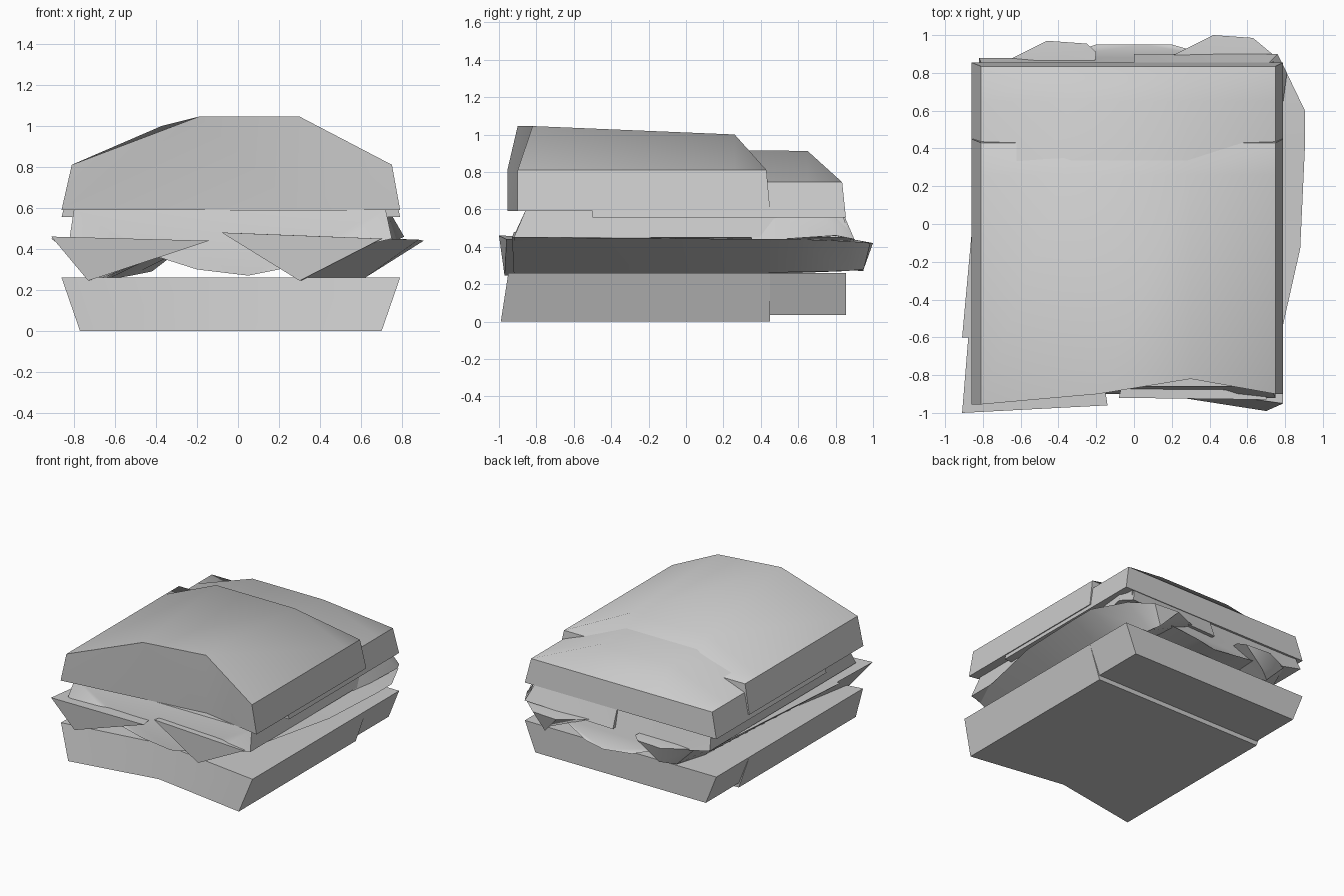
import bpy, bmesh, math


def loft(name, sections, angle=35):
    """Closed skin through matching rings of points, capped at both ends."""
    bm = bmesh.new()
    rings = [[bm.verts.new(p) for p in s] for s in sections]
    n = len(rings[0])
    for a, b in zip(rings, rings[1:]):
        for i in range(n):
            j = (i + 1) % n
            bm.faces.new((a[i], a[j], b[j], b[i]))
    caps = [bm.faces.new(rings[0]), bm.faces.new(rings[-1])]
    bmesh.ops.triangulate(bm, faces=caps)
    bmesh.ops.recalc_face_normals(bm, faces=bm.faces)
    me = bpy.data.meshes.new(name)
    bm.to_mesh(me)
    bm.free()
    ob = bpy.data.objects.new(name, me)
    bpy.context.collection.objects.link(ob)
    bpy.ops.object.select_all(action='DESELECT')
    ob.select_set(True)
    bpy.context.view_layer.objects.active = ob
    bpy.ops.object.shade_smooth_by_angle(angle=math.radians(angle))
    return ob


def at(y, profile):
    """Place an x-z profile at depth y."""
    return [(x, y, z) for x, z in profile]


# bottom bun: front slab with a notched front edge, and a raised rear slab
def slab(z0, y_top, y_bot, kink, y_back, name):
    def ring(z, x0, x1, yf):
        return [(x0, yf, z), (-0.07, yf + kink, z), (x1, yf, z),
                (x1, y_back, z), (x0, y_back, z)]
    return loft(name, [ring(z0, -0.77, 0.70, y_bot), ring(0.26, -0.86, 0.79, y_top)], 20)


slab(0.0, -0.95, -0.99, 0.12, 0.45, "bottom_bun_front")
slab(0.035, -0.50, -0.50, 0.0, 0.855, "bottom_bun_rear")

# top bun, front dome
low_l, low_r, low_m = (-0.86, 0.59), (0.79, 0.59), (0.30, 0.59)
back_rim = [(-0.86, 0.45, 0.59), (-0.81, 0.43, 0.81), (-0.37, 0.43, 0.81),
            (0.30, 0.43, 0.81), (0.75, 0.43, 0.81), (0.79, 0.45, 0.59), (0.30, 0.45, 0.59)]
loft("top_bun_front", [
    [(-0.86, -0.955, 0.59), (-0.81, -0.955, 0.81), (-0.19, -0.90, 1.045),
     (0.30, -0.82, 1.045), (0.75, -0.90, 0.81), (0.79, -0.90, 0.59), (0.30, -0.81, 0.59)],
    at(0.26, [low_l, (-0.81, 0.81), (-0.37, 1.0), (0.30, 1.0), (0.75, 0.81), low_r, low_m]),
    back_rim])

# top bun, lower rear dome tucked inside the front one
dome = [(-0.86, 0.555), (-0.81, 0.745), (-0.33, 0.925), (0.28, 0.925), (0.75, 0.745), (0.79, 0.555)]
loft("top_bun_rear", [
    at(-0.50, dome),
    at(0.65, [(x, min(z, 0.912)) for x, z in dome]),
    [(x, 0.855 if z < 0.6 else 0.835, min(z, 0.745)) for x, z in dome]])


# filling: flat top, sagging underside that drapes at the front and rear
def filling(y_top, y_rim, y_sag, sag):
    return [(-0.80, y_top, 0.59), (-0.82, y_rim, 0.46), (-0.42, y_rim, 0.37),
            (-0.20, y_sag, sag + 0.03), (0.05, y_sag, sag), (0.20, y_sag, sag + 0.03),
            (0.45, y_rim, 0.38), (0.75, y_rim, 0.45), (0.72, y_top, 0.59)]


loft("filling", [filling(-0.86, -0.92, -0.90, 0.27), filling(-0.45, -0.45, -0.45, 0.30),
                 filling(0.35, 0.35, 0.35, 0.30), filling(0.83, 0.88, 0.95, 0.27)], 40)

# rear filling slice, slightly wider on the right
loft("rear_filling", [
    at(0.35, [(0.0, 0.58), (0.70, 0.58), (0.75, 0.43), (0.0, 0.43)]),
    [(0.0, 0.72, 0.58), (0.74, 0.72, 0.58), (0.81, 0.80, 0.46), (0.0, 0.80, 0.43)],
    [(0.0, 0.84, 0.58), (0.70, 0.84, 0.58), (0.76, 0.90, 0.44), (0.0, 0.90, 0.42)]])

# leaves: folded V sections (inner edge, outer edge, keel) running front to back
loft("leaf_right", [
    [(-0.08, -0.92, 0.48), (0.70, -0.93, 0.45), (0.30, -0.92, 0.245)],
    [(0.10, -0.13, 0.45), (0.88, -0.13, 0.445), (0.52, -0.13, 0.26)],
    [(0.20, 0.41, 0.45), (0.905, 0.41, 0.44), (0.62, 0.41, 0.26)],
    [(0.22, 0.60, 0.45), (0.905, 0.60, 0.44), (0.62, 0.60, 0.265)],
    [(0.20, 0.89, 0.44), (0.78, 0.86, 0.43), (0.58, 0.86, 0.27)],
    [(0.42, 1.00, 0.42), (0.63, 0.985, 0.42), (0.55, 0.95, 0.28)]])
loft("leaf_left_front", [
    [(-0.14, -0.96, 0.44), (-0.91, -1.00, 0.46), (-0.73, -0.97, 0.245)],
    [(-0.22, -0.45, 0.44), (-0.865, -0.45, 0.44), (-0.65, -0.45, 0.26)]])
loft("leaf_left_rear", [
    [(-0.22, -0.60, 0.43), (-0.91, -0.60, 0.45), (-0.66, -0.60, 0.26)],
    [(-0.25, -0.05, 0.44), (-0.86, -0.05, 0.445), (-0.62, -0.05, 0.26)],
    [(-0.24, 0.60, 0.44), (-0.80, 0.60, 0.44), (-0.58, 0.60, 0.26)],
    [(-0.20, 0.91, 0.43), (-0.68, 0.86, 0.43), (-0.52, 0.86, 0.27)],
    [(-0.25, 0.955, 0.42), (-0.46, 0.97, 0.42), (-0.42, 0.93, 0.29)]])
